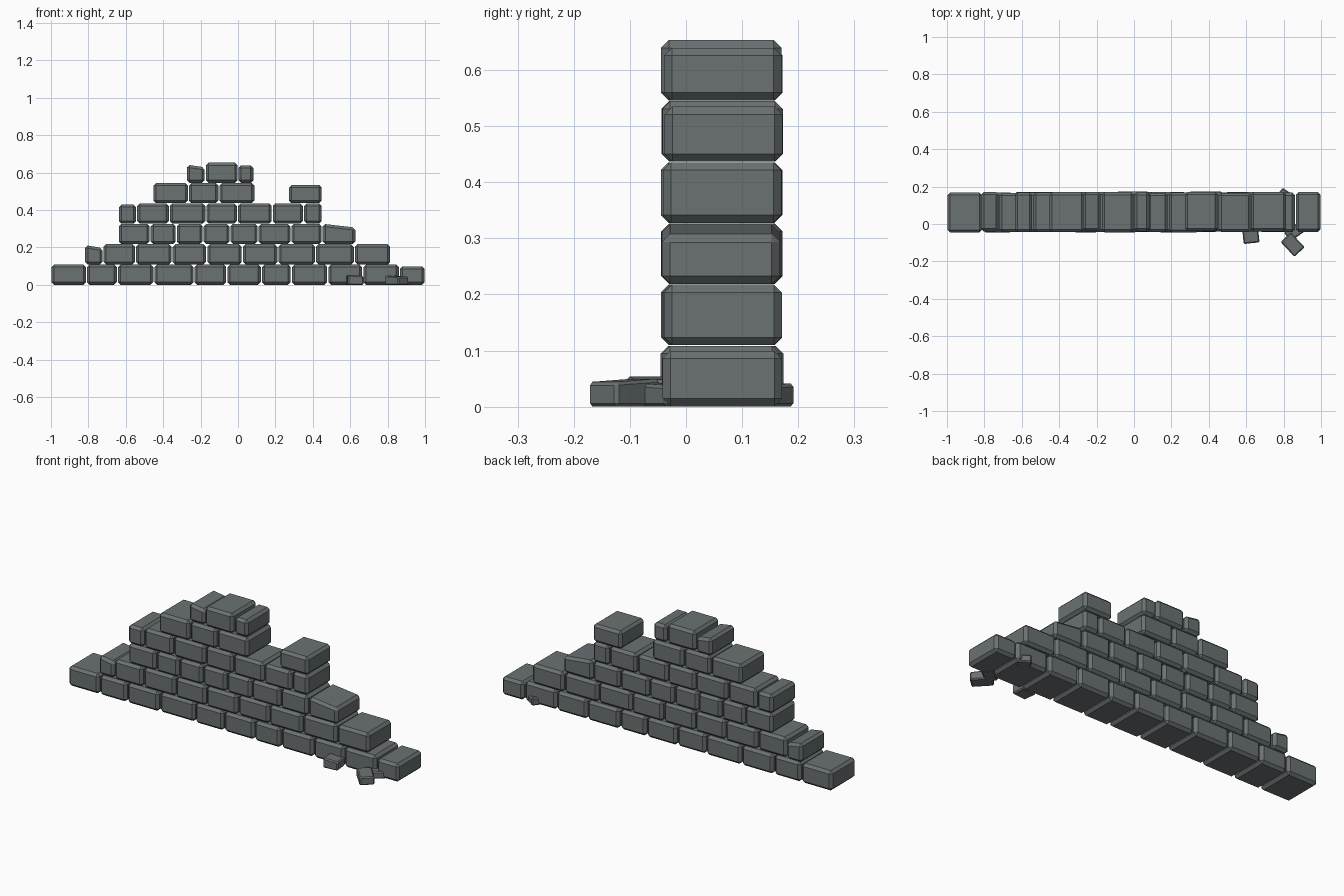
import bpy, bmesh, random
from math import radians
from mathutils import Matrix

random.seed(4)
if "Cube" in bpy.data.objects:
    bpy.data.objects.remove(bpy.data.objects["Cube"], do_unlink=True)

# Single grey stone colour
stone = bpy.data.materials.new("grey_stone")
stone.use_nodes = True
colour = (0.145, 0.165, 0.17, 1)
stone.diffuse_color = colour
bsdf = stone.node_tree.nodes["Principled BSDF"]
bsdf.inputs["Base Color"].default_value = colour
bsdf.inputs["Roughness"].default_value = 0.9


def block(name, centre, size, turn=0, drop=0, chamfer=0.014):
    """Chamfered stone block; drop lowers the top edge on its +x side."""
    bm = bmesh.new()
    bmesh.ops.create_cube(bm, size=1)
    for v in bm.verts:
        v.co = [c * s for c, s in zip(v.co, size)]
        if v.co.x > 0 and v.co.z > 0:
            v.co.z -= drop
    bmesh.ops.bevel(bm, geom=bm.edges[:], offset=chamfer, segments=1,
                    affect='EDGES', profile=0.5)
    bm.transform(Matrix.Translation(centre) @ Matrix.Rotation(radians(turn), 4, 'Z'))
    mesh = bpy.data.meshes.new(name)
    bm.to_mesh(mesh)
    bm.free()
    mesh.materials.append(stone)
    bpy.context.collection.objects.link(bpy.data.objects.new(name, mesh))


def course(row, joints, top=None, drops=None):
    """Lay bricks between successive joints; top and drops override by index."""
    top, drops = top or {}, drops or {}
    base = row * COURSE
    for i, (a, b) in enumerate(zip(joints, joints[1:])):
        if (a, b) in GAPS:
            continue
        height = top.get(i, base + COURSE) - base
        inset = random.uniform(0, 0.006)
        block(f"brick_row_{row + 1}_{i + 1}",
              ((a + b) / 2, 0.064 + random.uniform(-0.003, 0.003), base + height / 2),
              (b - a - 0.006, 0.215 - inset, height - 0.001), drop=drops.get(i, 0))


COURSE = 0.109
GAPS = {(0.09, 0.27)}

# Wall courses from the ground up
course(0, [-1, -.81, -.645, -.45, -.235, -.06, .125, .285, .48, .667, .863, 1],
       top={10: 0.1})
course(1, [-.82, -.722, -.548, -.352, -.167, .023, .213, .415, .622, .817],
       top={0: 0.213}, drops={0: 0.015})
course(2, [-.64, -.47, -.33, -.187, -.043, .107, .283, .45, .63],
       drops={7: 0.02})
course(3, [-.64, -.542, -.367, -.172, -.003, .183, .35, .45], top={0: 0.43})
course(4, [-.455, -.265, -.102, .09, .27, .45], top={4: 0.535})
course(5, [-.275, -.175, 0, .085], top={0: 0.643, 2: 0.64}, drops={0: 0.014})

# Fallen rubble at the foot of the wall
block("rubble_front", (0.625, -0.065, 0.027), (0.085, 0.075, 0.054), 6, 0.006, 0.006)
block("rubble_corner", (0.848, -0.11, 0.025), (0.108, 0.075, 0.05), -47, 0.006, 0.006)
block("rubble_small", (0.86, -0.04, 0.021), (0.1, 0.06, 0.042), 35, 0.004, 0.006)
block("rubble_back", (0.806, 0.15, 0.021), (0.07, 0.06, 0.042), -35, 0.004, 0.006)
